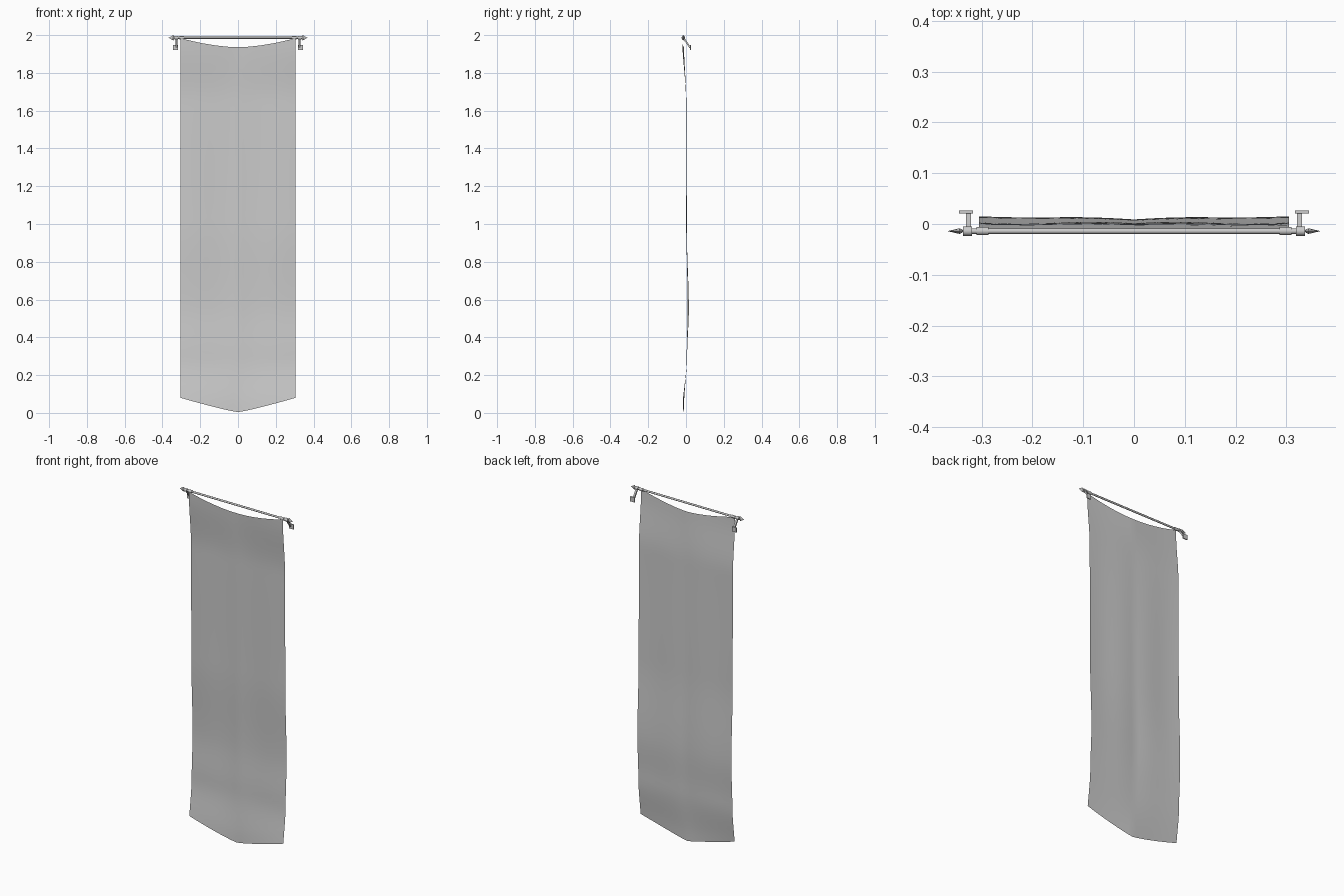
import bpy, bmesh, math
from mathutils import Vector, Matrix

cube = bpy.data.objects.get("Cube")
if cube:
    bpy.data.objects.remove(cube, do_unlink=True)

ROD_Y, ROD_Z = -0.014, 1.986


def material(name, value):
    mat = bpy.data.materials.new(name)
    mat.use_nodes = True
    colour = (value, value, value, 1)
    mat.diffuse_color = colour
    mat.node_tree.nodes["Principled BSDF"].inputs["Base Color"].default_value = colour
    return mat


grey = material("plain grey", 0.6)


def finish(name, bm, smooth=True):
    mesh = bpy.data.meshes.new(name)
    bm.to_mesh(mesh)
    bm.free()
    mesh.materials.append(grey)
    obj = bpy.data.objects.new(name, mesh)
    bpy.context.collection.objects.link(obj)
    if smooth:
        bpy.ops.object.select_all(action="DESELECT")
        bpy.context.view_layer.objects.active = obj
        obj.select_set(True)
        bpy.ops.object.shade_smooth_by_angle(angle=math.radians(35))
    return obj


def x_cylinder(name, x, length, r1, r2=None, sides=12, flatten=1.0):
    """Cylinder or cone along x, level with the rod; r2 is the +x end."""
    bm = bmesh.new()
    bmesh.ops.create_cone(bm, cap_ends=True, segments=sides, radius1=r1,
                          radius2=r1 if r2 is None else r2, depth=length)
    turn = Matrix.Rotation(math.pi / 2, 4, "Y")
    place = Matrix.Translation((x, ROD_Y, ROD_Z))
    bm.transform(place @ Matrix.Diagonal((1, flatten, 1, 1)) @ turn)
    return finish(name, bm)


def box(name, centre, size, tilt=0.0):
    bm = bmesh.new()
    bmesh.ops.create_cube(bm, size=1)
    bm.transform(Matrix.Translation(centre) @ Matrix.Rotation(tilt, 4, "X")
                 @ Matrix.Diagonal((*size, 1)))
    return finish(name, bm, smooth=False)


def sample(points, t):
    """Smooth interpolation through (position, value) pairs."""
    for (a, va), (b, vb) in zip(points, points[1:]):
        if t <= b:
            k = max(0, (t - a) / (b - a))
            return va + (vb - va) * k * k * (3 - 2 * k)
    return points[-1][1]


# Hanging cloth: sagging top edge, pointed hem, gentle bow from top to bottom
HALF, COLS, ROWS = 0.305, 24, 48
BOW = [(0, -0.020), (0.3, 0.006), (0.55, 0.015), (1.0, 0.003),
       (1.65, 0.001), (1.985, -0.020)]
bm = bmesh.new()
rows = []
for j in range(ROWS + 1):
    row = []
    for i in range(COLS + 1):
        x = HALF * (2 * i / COLS - 1)
        side = abs(x) / HALF
        low = 0.004 + 0.076 * side ** 1.15
        high = 1.936 + 0.048 * side ** 1.7
        v = j / ROWS
        z = low + (high - low) * v
        y = sample(BOW, z) * (0.6 + 0.4 * math.sin(side * math.pi / 2))
        y += 0.002 * math.sin(side * 2 * math.pi) * math.sin(v * math.pi)
        row.append(bm.verts.new((x, y, z)))
    rows.append(row)
for lower, upper in zip(rows, rows[1:]):
    for i in range(COLS):
        bm.faces.new((lower[i], lower[i + 1], upper[i + 1], upper[i]))
finish("banner_cloth", bm)

# Rod across the top
x_cylinder("rod", 0, 0.66, 0.0055)

# Loops, brackets and pointed ends on both sides
for side, s in (("left", 1), ("right", -1)):
    x_cylinder(side + "_cloth_loop", s * 0.298, 0.024, 0.008)
    x_cylinder(side + "_bracket_ring", s * 0.3275, 0.018, 0.0095)
    start = Vector((s * 0.326, ROD_Y, ROD_Z))
    end = Vector((s * 0.326, 0.022, 1.934))
    run = end - start
    box(side + "_bracket_arm", (start + end) / 2, (0.010, 0.009, run.length),
        math.atan2(-run.y, run.z))
    box(side + "_wall_plate", (s * 0.3305, 0.0235, 1.934), (0.028, 0.006, 0.028))
    # Flattened spearhead: short flare, then a long taper to the point
    flare, tip = (0.004, 0.014), (0.014, 0.0)
    x_cylinder(side + "_finial_base", s * 0.3395, 0.007, *flare[::s], 8, 0.4)
    x_cylinder(side + "_finial_tip", s * 0.355, 0.024, *tip[::s], 8, 0.4)
